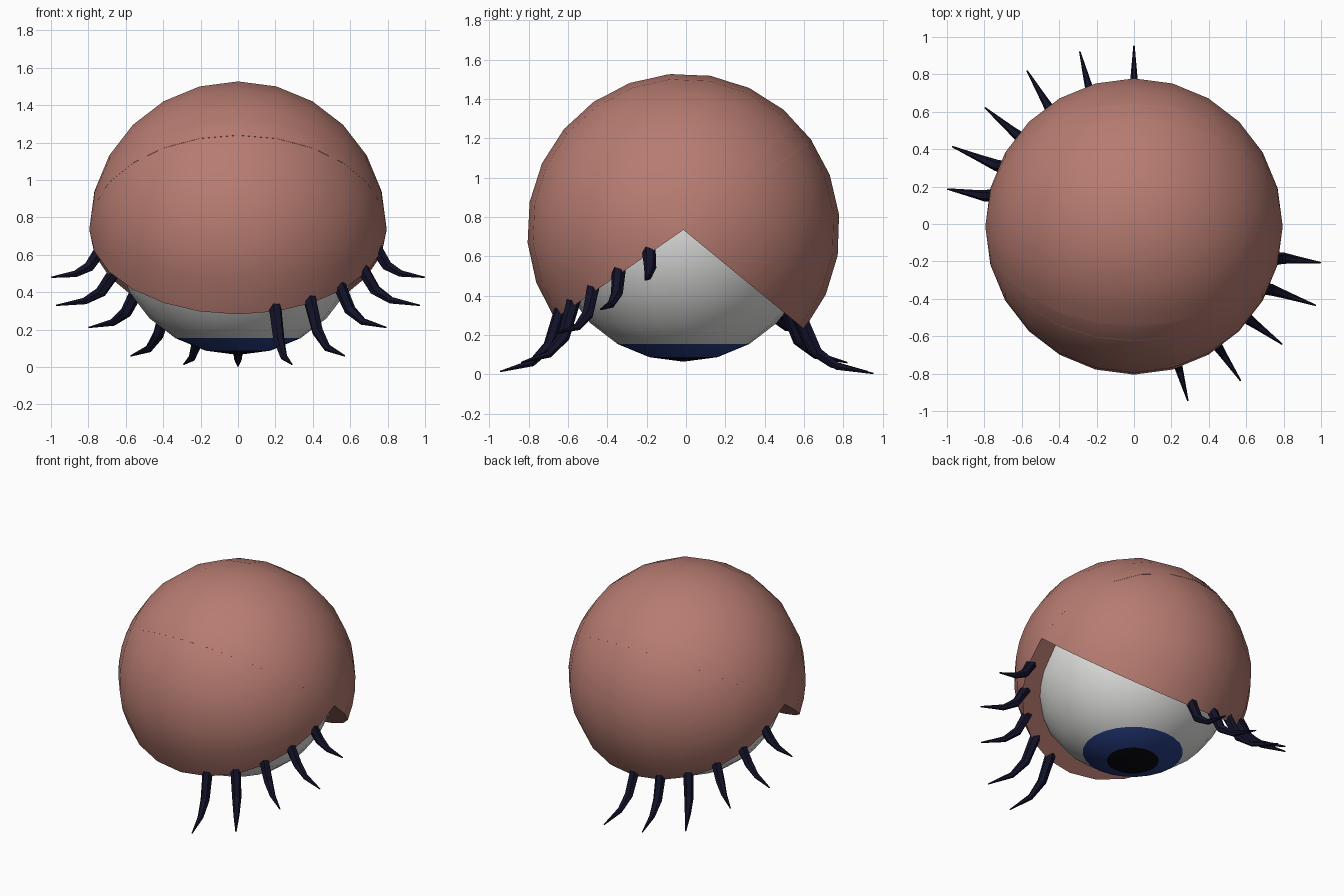
import bpy, bmesh, math
from mathutils import Vector, Matrix

if "Cube" in bpy.data.objects:
    bpy.data.objects.remove(bpy.data.objects["Cube"])

C = Vector((0, -0.013, 0.735))      # common centre of ball and lids
R_LID, R_IN, R_EYE = 0.795, 0.685, 0.67


def mat(name, rgb):
    m = bpy.data.materials.new(name)
    m.diffuse_color = (*rgb, 1)
    m.use_nodes = True
    m.node_tree.nodes["Principled BSDF"].inputs["Base Color"].default_value = m.diffuse_color
    return m


SKIN = mat("lid_skin", (0.47, 0.20, 0.165))
WHITE = mat("eye_white", (0.75, 0.75, 0.74))
BLUE = mat("iris_blue", (0.022, 0.05, 0.24))
BLACK = mat("pupil_black", (0.003, 0.003, 0.006))
LASH = mat("lash_navy", (0.006, 0.006, 0.022))


def finish(bm, name, mats, smooth):
    me = bpy.data.meshes.new(name)
    bm.to_mesh(me)
    bm.free()
    ob = bpy.data.objects.new(name, me)
    bpy.context.collection.objects.link(ob)
    for m in mats:
        me.materials.append(m)
    if smooth:
        bpy.ops.object.select_all(action='DESELECT')
        ob.select_set(True)
        bpy.context.view_layer.objects.active = ob
        bpy.ops.object.shade_smooth_by_angle(angle=math.radians(35))
    return ob


# Eyeball looking straight down, iris and pupil are its lowest rings
bm = bmesh.new()
bmesh.ops.create_uvsphere(bm, u_segments=24, v_segments=12, radius=R_EYE)
for f in bm.faces:
    c = f.calc_center_median()
    a = math.degrees(c.angle(Vector((0, 0, -1))))
    f.material_index = 2 if a < 14.5 else 1 if a < 29 else 0
bmesh.ops.translate(bm, verts=bm.verts, vec=C)
finish(bm, "eyeball", [WHITE, BLUE, BLACK], True)


# Lids: thick half shells with poles on x, tilted about x
def lid(name, tilt):
    bm = bmesh.new()
    rot = Matrix.Rotation(math.pi / 2, 4, 'Y')
    for r in (R_LID, R_IN):
        bmesh.ops.create_uvsphere(bm, u_segments=24, v_segments=12, radius=r, matrix=rot)
    low = [f for f in bm.faces if f.calc_center_median().z < 0]
    bmesh.ops.delete(bm, geom=low, context='FACES')
    rim = [e for e in bm.edges if e.is_boundary]
    bmesh.ops.bridge_loops(bm, edges=rim)
    bmesh.ops.recalc_face_normals(bm, faces=bm.faces)
    bmesh.ops.transform(bm, verts=bm.verts,
                        matrix=Matrix.Translation(C) @ Matrix.Rotation(math.radians(tilt), 4, 'X'))
    finish(bm, name, [SKIN], True)


lid("front_lid", 34.7)
lid("back_lid", -39.4)


# Lashes: tapered bent six-sided spikes
def spike(bm, pts, radii, n=6):
    rings = []
    for i, (p, r) in enumerate(zip(pts, radii)):
        t = (pts[min(i + 1, len(pts) - 1)] - pts[max(i - 1, 0)]).normalized()
        side = t.cross(Vector((0, 0, 1))).normalized()
        up = side.cross(t)
        rings.append([bm.verts.new(p + r * (math.cos(k * math.tau / n) * side
                                            + math.sin(k * math.tau / n) * up)) for k in range(n)])
    for a, b in zip(rings, rings[1:]):
        for k in range(n):
            bm.faces.new((a[k], a[(k + 1) % n], b[(k + 1) % n], b[k]))
    bm.faces.new(rings[0])
    bm.faces.new(rings[-1])


def lashes(name, sx, sy, drop, tips):
    bm = bmesh.new()
    d = math.radians(drop)
    for k, tip in tips.items():
        a = math.radians(15 * k)
        out = 0.755 * math.cos(a)
        base = C + Vector((sx * 0.755 * math.sin(a), sy * out * math.cos(d), -out * math.sin(d)))
        into = Vector((0, sy * math.sin(d), math.cos(d))) * 0.03   # root buried in the lid
        v = Vector(tip) - base
        pts = [base + into]
        for h, z in ((0.25, 0.57), (0.52, 0.86), (1, 1)):
            pts.append(base + Vector((v.x * h, v.y * h, v.z * z)))
        spike(bm, pts, (0.036, 0.031, 0.02, 0.004))
    bmesh.ops.recalc_face_normals(bm, faces=bm.faces)
    finish(bm, name, [LASH], False)


lashes("front_lashes", 1, -1, 34.7, {
    1: (0.288, -0.945, 0.015), 2: (0.57, -0.838, 0.06), 3: (0.792, -0.643, 0.212),
    4: (0.972, -0.435, 0.33), 5: (0.998, -0.207, 0.48)})
lashes("back_lashes", -1, 1, 39.4, {
    0: (0, 0.953, 0.005), 1: (-0.29, 0.922, 0.015), 2: (-0.572, 0.82, 0.06),
    3: (-0.797, 0.622, 0.212), 4: (-0.972, 0.414, 0.33), 5: (-0.998, 0.187, 0.48)})
